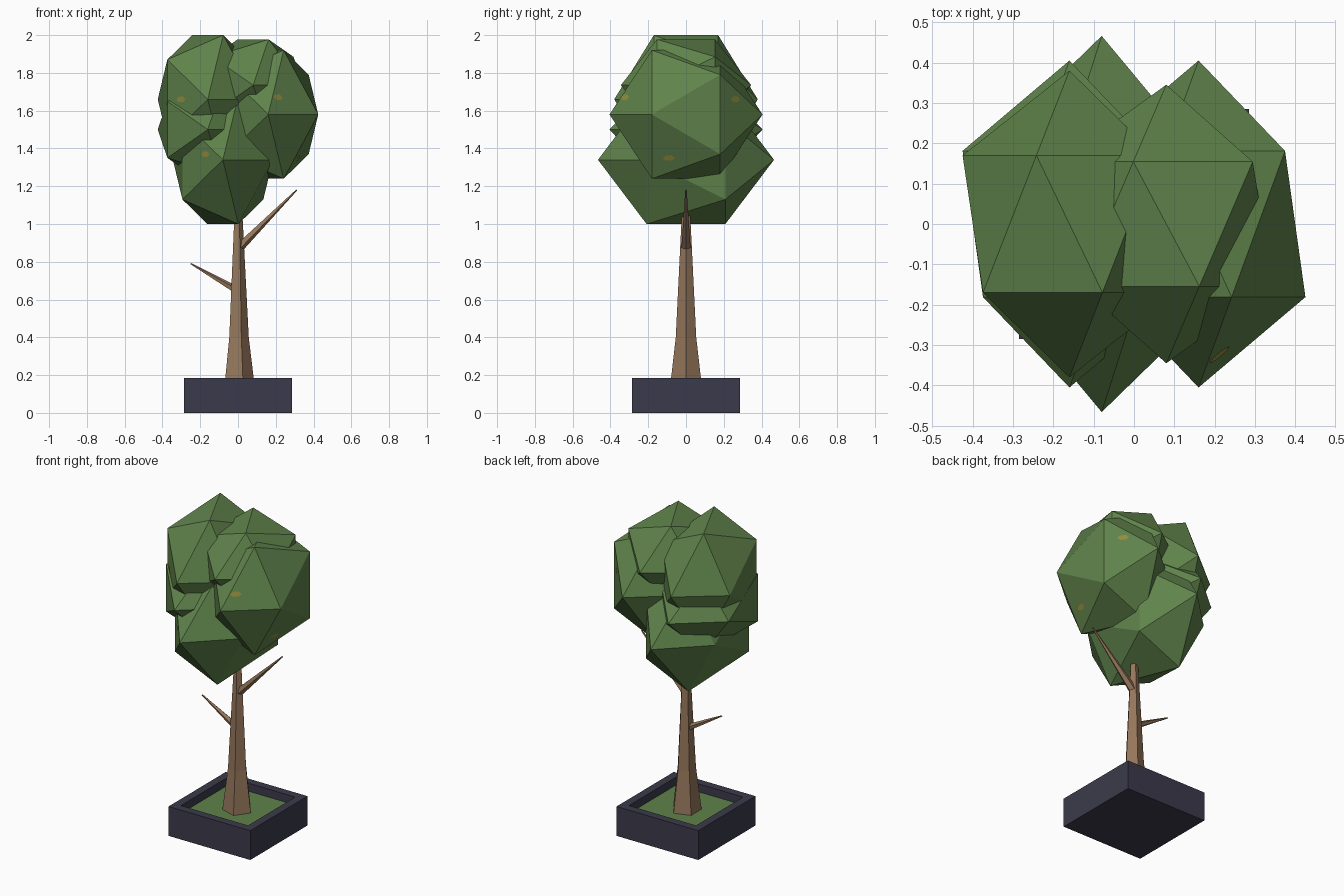
import bpy, bmesh, math
from mathutils import Vector, Matrix
from mathutils.bvhtree import BVHTree

if "Cube" in bpy.data.objects:
    bpy.data.objects.remove(bpy.data.objects["Cube"])


def material(name, rgb):
    m = bpy.data.materials.new(name)
    m.diffuse_color = (*rgb, 1)
    m.use_nodes = True
    m.node_tree.nodes["Principled BSDF"].inputs["Base Color"].default_value = m.diffuse_color
    return m


LEAF = material("leaf green", (0.114, 0.225, 0.070))
BARK = material("bark brown", (0.300, 0.182, 0.104))
STONE = material("planter slate", (0.044, 0.042, 0.070))
YELLOW = material("faded yellow", (0.30, 0.26, 0.045))


def finish(name, bm, mat):
    bmesh.ops.recalc_face_normals(bm, faces=bm.faces)
    me = bpy.data.meshes.new(name)
    bm.to_mesh(me)
    bm.free()
    me.materials.append(mat)
    ob = bpy.data.objects.new(name, me)
    bpy.context.collection.objects.link(ob)
    return ob


def limb(name, path, sides=5):
    """Tapered tube in the xz plane; path = (x, z, radius)."""
    bm = bmesh.new()
    d = Vector((path[-1][0] - path[0][0], 0, path[-1][1] - path[0][1])).normalized()
    v = Vector((0, 1, 0))
    u = v.cross(d)
    rings = []
    for x, z, r in path:
        c = Vector((x, 0, z))
        rings.append([bm.verts.new(c + r * (u * math.cos(a) + v * math.sin(a)))
                      for a in (2 * math.pi * i / sides for i in range(sides))])
    for a, b in zip(rings, rings[1:]):
        for i in range(sides):
            j = (i + 1) % sides
            bm.faces.new((a[i], a[j], b[j], b[i]))
    bm.faces.new(rings[0])
    bm.faces.new(rings[-1])
    return finish(name, bm, BARK)


# Planter: box with an inset, sunken top
bm = bmesh.new()
bmesh.ops.create_cube(bm, size=1, matrix=Matrix.Translation((0, 0, 0.0925)) @ Matrix.Diagonal((0.57, 0.57, 0.185, 1)))
top = max(bm.faces, key=lambda f: f.calc_center_median().z)
bmesh.ops.inset_region(bm, faces=[top], thickness=0.072)
ext = bmesh.ops.extrude_face_region(bm, geom=[top])
bmesh.ops.translate(bm, verts=[g for g in ext["geom"] if isinstance(g, bmesh.types.BMVert)], vec=(0, 0, -0.05))
if top.is_valid:
    bmesh.ops.delete(bm, geom=[top], context="FACES_ONLY")
planter = finish("planter", bm, STONE)

# The sunken face is the grass
planter.data.materials.append(LEAF)
for p in planter.data.polygons:
    if p.normal.z > 0.9 and p.center.z < 0.16:
        p.material_index = 1

# Trunk and branches
limb("trunk", [(0, 0.135, 0.089), (0, 0.40, 0.057), (0, 1.06, 0.023)])
limb("right_branch", [(0.0, 0.87, 0.026), (0.31, 1.18, 0.004)])
limb("left_branch", [(0.0, 0.645, 0.022), (-0.25, 0.79, 0.004)])

# Foliage: stretched icosahedra with their poles along y: x, z, radius y, radius z
CLUMPS = {
    "upper_left": (-0.16, 1.66, 0.38, 0.40),
    "middle_left": (-0.16, 1.50, 0.405, 0.285),
    "lower": (-0.08, 1.34, 0.466, 0.40),
    "right": (0.16, 1.58, 0.405, 0.40),
    "top": (0.08, 1.735, 0.345, 0.285),
}
trees = []
for name, (x, z, ry, rz) in CLUMPS.items():
    bm = bmesh.new()
    bmesh.ops.create_icosphere(bm, subdivisions=1, radius=1)
    bm.transform(Matrix.Translation((x, 0, z)) @ Matrix.Diagonal((0.296, ry, rz, 1))
                 @ Matrix.Rotation(math.pi / 2, 4, "X"))
    bmesh.ops.recalc_face_normals(bm, faces=bm.faces)
    trees.append(BVHTree.FromBMesh(bm))
    finish("foliage_" + name, bm, LEAF)

# Small yellowed leaf patches lying on the foliage
SPOTS = [((-0.30, -2, 1.66), (0, 1, 0)), ((-0.17, -2, 1.37), (0, 1, 0)),
         ((0.21, -2, 1.67), (0, 1, 0)), ((2, 0.26, 1.66), (-1, 0, 0)),
         ((2, -0.09, 1.35), (-1, 0, 0))]
bm = bmesh.new()
for origin, ray in SPOTS:
    hits = [h for h in (t.ray_cast(Vector(origin), Vector(ray)) for t in trees) if h[0]]
    if not hits:
        continue
    loc, n, _, _ = min(hits, key=lambda h: h[3])
    u = Vector((0, 0, 1)).cross(n).normalized()
    v = n.cross(u)
    bm.faces.new([bm.verts.new(loc + n * 0.003 + u * 0.033 * math.cos(a) + v * 0.017 * math.sin(a))
                  for a in (math.pi * i / 3 for i in range(6))])
bm.normal_update()
me = bpy.data.meshes.new("leaf_patches")
bm.to_mesh(me)
bm.free()
me.materials.append(YELLOW)
bpy.context.collection.objects.link(bpy.data.objects.new("leaf_patches", me))
